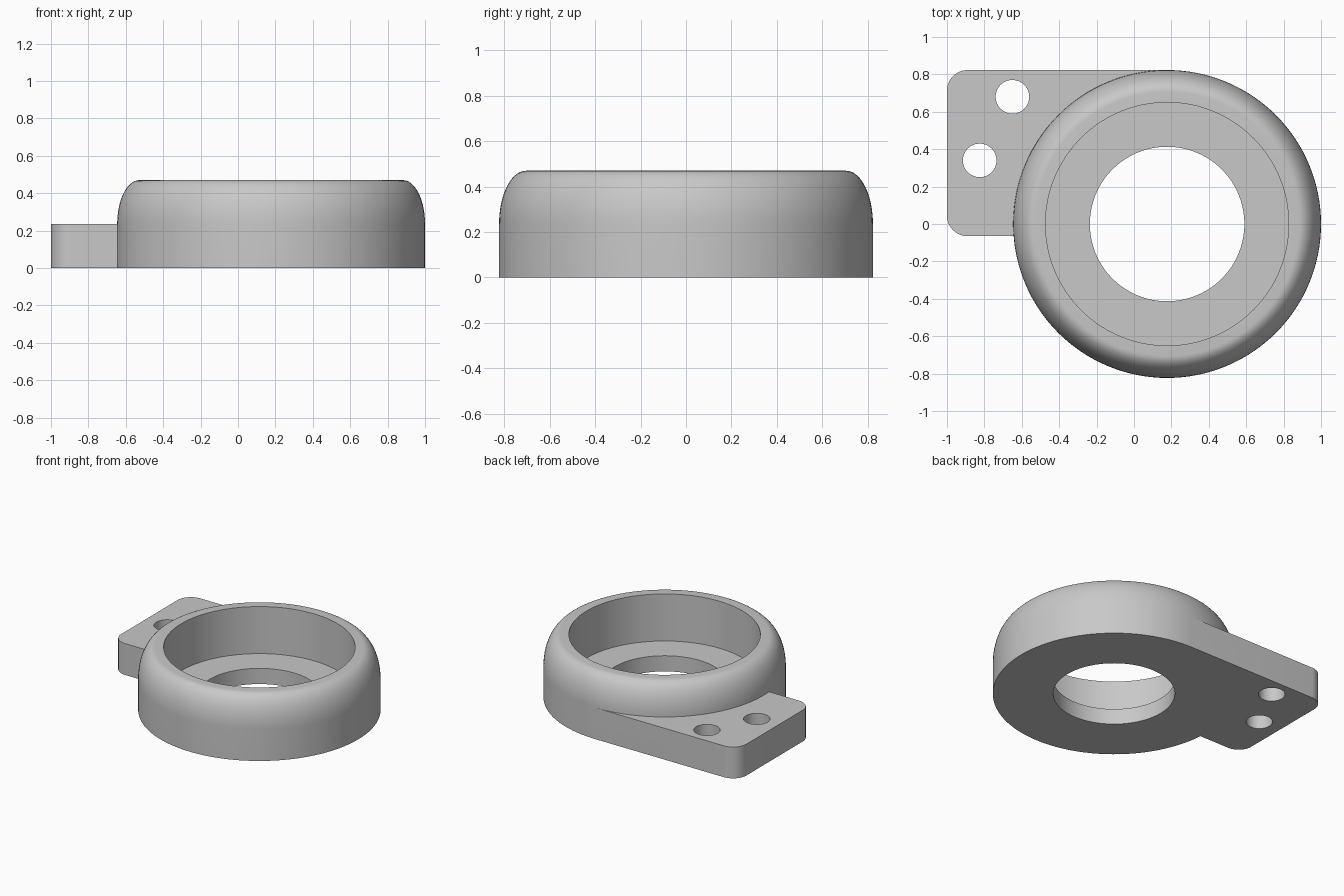
import bpy
import bmesh
from math import cos, sin, pi, radians

cube = bpy.data.objects.get("Cube")
if cube:
    bpy.data.objects.remove(cube)

CX = 0.177         # ring axis
R = 0.823          # ring outer radius
TOP = 0.47         # ring height
PLATE = TOP / 2    # tab thickness
FLOOR = TOP / 4    # recess floor height
SHOULDER = 0.705   # radius where the rounded shoulder meets the flat rim
SEGS = 128

grey = bpy.data.materials.new("plain grey")
grey.use_nodes = True
colour = (0.58, 0.58, 0.58, 1)
grey.diffuse_color = colour
grey.node_tree.nodes["Principled BSDF"].inputs["Base Color"].default_value = colour


def make_object(name, bm):
    bmesh.ops.recalc_face_normals(bm, faces=bm.faces)
    mesh = bpy.data.meshes.new(name)
    bm.to_mesh(mesh)
    bm.free()
    mesh.materials.append(grey)
    obj = bpy.data.objects.new(name, mesh)
    bpy.context.collection.objects.link(obj)
    return obj


def lathe(name, profile):
    """Solid of revolution around the ring axis from (radius, z) pairs."""
    bm = bmesh.new()
    rings = [[bm.verts.new((CX + r * cos(2 * pi * i / SEGS), r * sin(2 * pi * i / SEGS), z))
              for i in range(SEGS)] for r, z in profile]
    for low, high in zip(rings, rings[1:]):
        for i in range(SEGS):
            j = (i + 1) % SEGS
            bm.faces.new((low[i], low[j], high[j], high[i]))
    bm.faces.new(rings[0])
    bm.faces.new(rings[-1])
    return make_object(name, bm)


def prism(name, outline, z0, z1):
    bm = bmesh.new()
    face = bm.faces.new([bm.verts.new((x, y, z0)) for x, y in outline])
    side = bmesh.ops.extrude_face_region(bm, geom=[face])["geom"]
    bmesh.ops.translate(bm, vec=(0, 0, z1 - z0),
                        verts=[v for v in side if isinstance(v, bmesh.types.BMVert)])
    return make_object(name, bm)


def arc(x, y, r, start, end, n):
    return [(x + r * cos(radians(start + (end - start) * i / n)),
             y + r * sin(radians(start + (end - start) * i / n))) for i in range(n + 1)]


def combine(target, tool, operation):
    mod = target.modifiers.new("combine", "BOOLEAN")
    mod.operation = operation
    mod.solver = "EXACT"
    mod.object = tool
    bpy.context.view_layer.objects.active = target
    bpy.ops.object.modifier_apply(modifier=mod.name)
    bpy.data.objects.remove(tool)


# Ring body with an elliptical shoulder
shoulder = [(SHOULDER + (R - SHOULDER) * cos(radians(a)), PLATE + (TOP - PLATE) * sin(radians(a)))
            for a in range(0, 91, 6)]
body = lathe("ring_housing", [(R, 0)] + shoulder)

# Mounting tab, its back edge tangent to the ring
corner = 0.11
outline = [(CX, R)]
outline += arc(-1 + corner, R - corner, corner, 90, 180, 10)
outline += arc(-1 + corner, -0.065 + corner, corner, 180, 270, 10)
outline += [(CX, -0.065)]
combine(body, prism("mounting_tab", outline, 0, PLATE), "UNION")

# Recess, through bore and screw holes
combine(body, lathe("recess_cutter", [(0.65, FLOOR), (0.65, 1)]), "DIFFERENCE")
combine(body, lathe("bore_cutter", [(0.413, -1), (0.413, 1)]), "DIFFERENCE")
for x, y in ((-0.65, 0.68), (-0.825, 0.34)):
    hole = arc(x, y, 0.09, 0, 348.75, 31)
    combine(body, prism("screw_hole_cutter", hole, -1, 1), "DIFFERENCE")

# Smooth curved walls, crisp edges
bpy.ops.object.select_all(action="DESELECT")
body.select_set(True)
bpy.context.view_layer.objects.active = body
bpy.ops.object.shade_smooth_by_angle(angle=radians(30))
